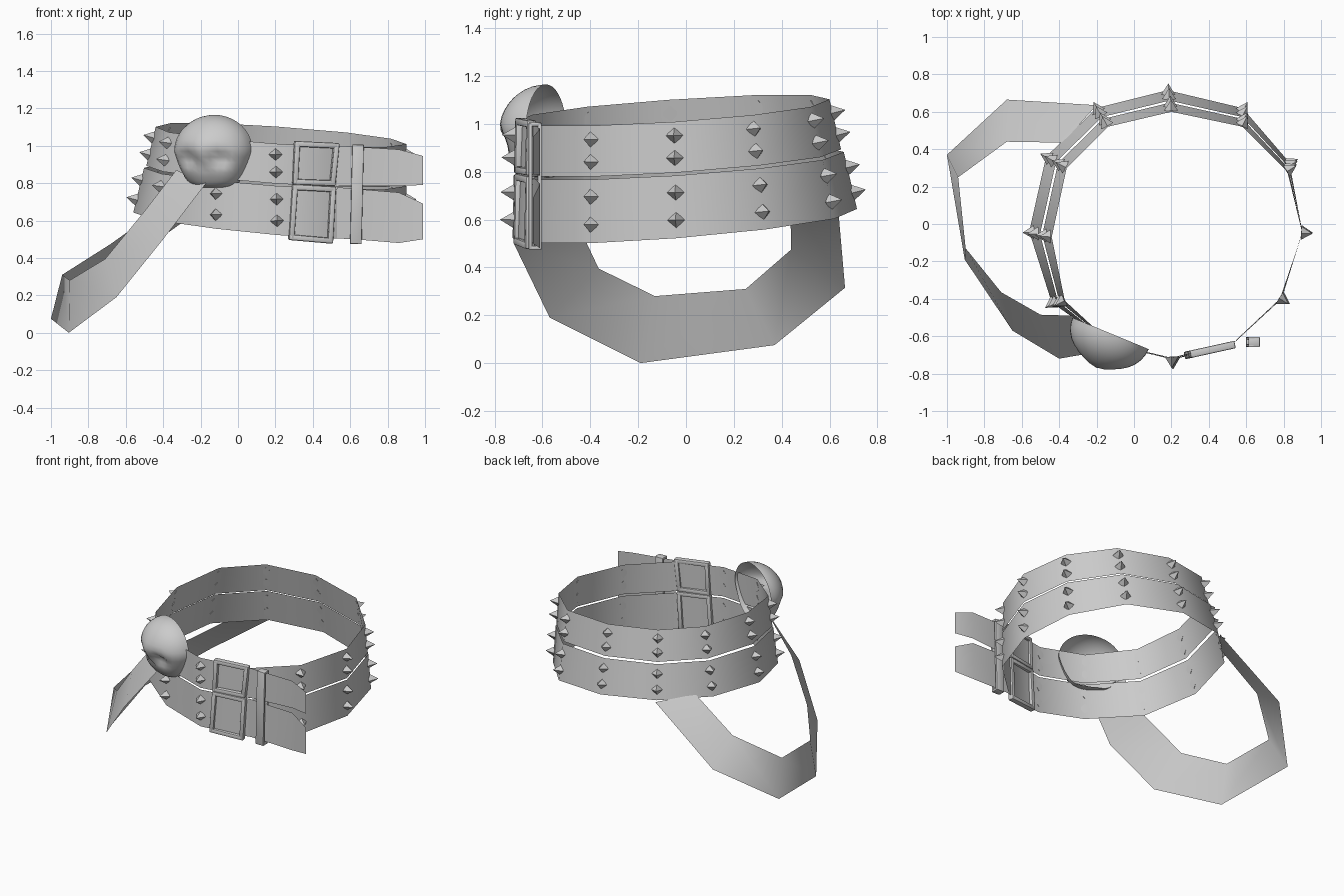
import bpy, bmesh, math
from mathutils import Vector, Matrix

cube = bpy.data.objects.get("Cube")
if cube:
    bpy.data.objects.remove(cube, do_unlink=True)

grey = bpy.data.materials.new("plain grey")
grey.use_nodes = True
COLOUR = (0.6, 0.6, 0.6, 1)
grey.diffuse_color = COLOUR
grey.node_tree.nodes["Principled BSDF"].inputs["Base Color"].default_value = COLOUR


def finish(name, bm, angle=None):
    """Turn a bmesh into a named object, smooth below the given angle."""
    mesh = bpy.data.meshes.new(name)
    bm.to_mesh(mesh)
    bm.free()
    mesh.materials.append(grey)
    obj = bpy.data.objects.new(name, mesh)
    bpy.context.collection.objects.link(obj)
    if angle:
        bpy.ops.object.select_all(action='DESELECT')
        obj.select_set(True)
        bpy.context.view_layer.objects.active = obj
        bpy.ops.object.shade_smooth_by_angle(angle=math.radians(angle))
    return obj


def ribbon(name, lower, upper, closed=False):
    """Thin strip between two edges."""
    bm = bmesh.new()
    a = [bm.verts.new(p) for p in lower]
    b = [bm.verts.new(p) for p in upper]
    n = len(a)
    for i in range(n if closed else n - 1):
        j = (i + 1) % n
        bm.faces.new((a[i], a[j], b[j], b[i]))
    return finish(name, bm, 50)


def add_bar(bm, p, q, side, wide, deep):
    """Bevelled box from p to q; wide runs along side."""
    p, q = Vector(p), Vector(q)
    z = (q - p).normalized()
    y = z.cross(Vector(side)).normalized()
    x = y.cross(z)
    m = Matrix((x * wide, y * deep, z * (q - p).length)).transposed().to_4x4()
    m.translation = (p + q) / 2
    verts = bmesh.ops.create_cube(bm, size=1, matrix=m)["verts"]
    edges = {e for v in verts for e in v.link_edges}
    bmesh.ops.bevel(bm, geom=list(edges), offset=min(wide, deep) * 0.25,
                    segments=2, affect='EDGES', profile=0.5)


# Belt outline, at the top and bottom rims
TOP = [(-.37, -.41), (-.12, -.64), (.2, -.715), (.53, -.635), (.78, -.4), (.9, -.05),
       (.82, .28), (.58, .52), (.2, .6), (-.14, .52), (-.36, .3), (-.44, -.07)]
BOTTOM = [(-.44, -.42), (-.12, -.645), (.21, -.725), (.53, -.64), (.79, -.4), (.9, -.04),
          (.83, .33), (.58, .62), (.18, .715), (-.2, .62), (-.47, .36), (-.56, -.04)]


def rim(t, base, tilt):
    """Tilted ring at spread t, at a given base height."""
    ring = []
    for a, b in zip(TOP, BOTTOM):
        x, y = Vector(a).lerp(Vector(b), t)
        ring.append(Vector((x, y, base + tilt * (y - x))))
    return ring


bands = {"upper": (rim(0, 1.075, .07), rim(.42, .862, .07)),
         "lower": (rim(.52, .85, .07), rim(1, .6, .083))}
for name, (high, low) in bands.items():
    ribbon(name + "_band", low, high, closed=True)

# Strap ends past the buckles
TAIL = [(.53, -.64), (.62, -.632), (.86, -.61), (.99, -.64)]
TAIL_HEIGHTS = {"upper": ((.785, .785, .785, .79), (1.0, .995, .98, .945)),
                "lower": ((.505, .5, .48, .5), (.778, .77, .75, .69))}
for name, (low, high) in TAIL_HEIGHTS.items():
    ribbon(name + "_strap_end", [(*p, z) for p, z in zip(TAIL, low)],
           [(*p, z) for p, z in zip(TAIL, high)])

# Pyramid studs in four rows on the belt corners
bm = bmesh.new()
for high, low in bands.values():
    for i in range(len(TOP)):
        if i == 3:  # the buckles sit here
            continue
        for t in (.27, .71):
            p = high[i].lerp(low[i], t)
            along = (high[(i + 1) % 12] - high[i - 1]).normalized()
            up = (high[i] - low[i]).normalized()
            out = along.cross(up).normalized()
            side = up.cross(out)
            m = Matrix((side, up, out)).transposed().to_4x4()
            m.translation = p + out * .024
            bmesh.ops.create_cone(bm, cap_ends=True, segments=4, radius1=.036,
                                  radius2=0, depth=.06, matrix=m)
finish("studs", bm)

# Buckle frames
FRAMES = {"upper": ((.315, 1.01), (.525, 1.0), (.505, .8), (.305, .807)),
          "lower": ((.303, .778), (.507, .767), (.492, .492), (.285, .51))}
for name, corners in FRAMES.items():
    bm = bmesh.new()
    pts = [Vector((x, -.697 + (x - .3) * .22, z)) for x, z in corners]
    for i in range(4):
        p, q = pts[i - 1], pts[i]
        d = (q - p).normalized() * .014
        add_bar(bm, p - d, q + d, (.2, -1, 0), .04, .03)
    finish(name + "_buckle", bm, 40)

# Keeper loop around both straps
bm = bmesh.new()
front, back = -.65, -.612
for y in (front, back):
    add_bar(bm, (.63, y, .475), (.642, y, 1.005), (1, 0, 0), .062, .016)
for x, z in ((.63, .482), (.642, .998)):
    add_bar(bm, (x, front, z), (x, back, z), (1, 0, 0), .062, .016)
finish("keeper_loop", bm, 40)

# Loose strap hanging off the side
outer = [(-.17, -.68, .8), (-.4, -.72, .5), (-.65, -.57, .19), (-.905, -.19, 0),
         (-1, .37, .075), (-.68, .665, .315), (-.2, .635, .66)]
inner = [(-.33, -.49, .87), (-.5, -.485, .65), (-.71, -.365, .395), (-.9, -.13, .28),
         (-.94, .25, .31), (-.68, .44, .475), (-.38, .435, .69)]
ribbon("hanging_strap", outer, inner)

# Hollow skull ornament
bm = bmesh.new()
bmesh.ops.create_uvsphere(bm, u_segments=32, v_segments=20, radius=1)
bmesh.ops.bisect_plane(bm, geom=bm.verts[:] + bm.edges[:] + bm.faces[:], dist=1e-4,
                       plane_co=(0, 0, 0), plane_no=(0, 1, 0), clear_outer=True)
across, out = Vector((.92, -.38, 0)), Vector((-.38, -.92, 0))


def dent(u, v, cu, cv, size):
    return math.exp(-((u - cu) ** 2 + (v - cv) ** 2) / size ** 2)


for vert in bm.verts:
    u, w, v = vert.co.x, -vert.co.y, vert.co.z
    r = math.hypot(u, w)
    if v < 0 and r > 1e-4:  # squarer cheeks and jaw
        k = r ** .35 * (1 + .24 * v) / r
        u, w = u * k, w * k
    if w > .15:
        w -= .25 * (dent(u, v, .4, -.2, .2) + dent(u, v, -.4, -.2, .2))
        w -= .1 * dent(u, v, 0, -.45, .14) + .08 * dent(u, v, 0, -.8, .3)
        w += .06 * dent(u, v, 0, .1, .35)
    vert.co = Vector((-.125, -.585, .97)) + across * u * .222 + out * w * .19
    vert.co.z += v * .195
finish("skull_ornament", bm, 60)
